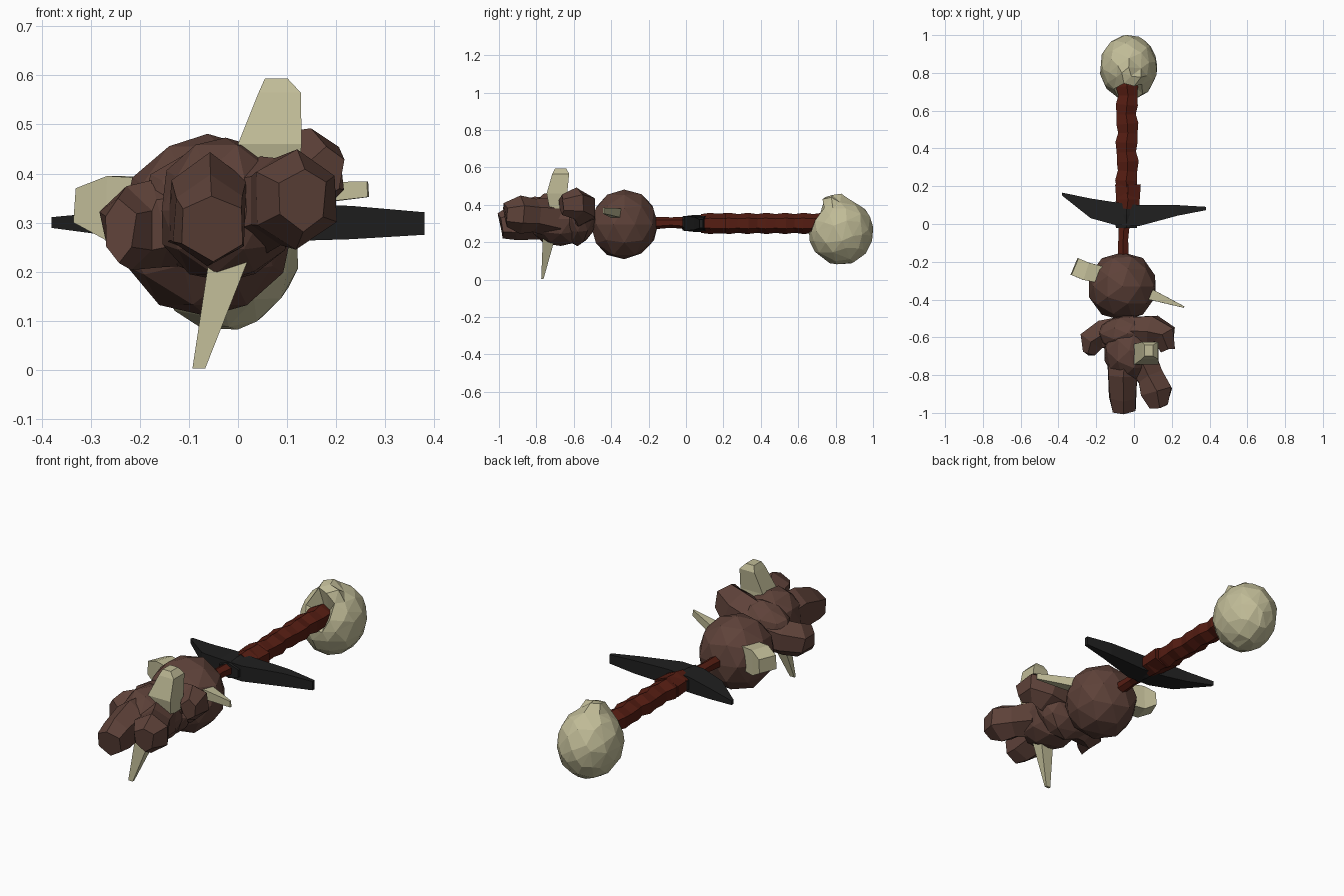
import bpy, bmesh, math, random
from mathutils import Vector

random.seed(4)


def material(name, rgb):
    m = bpy.data.materials.new(name)
    m.diffuse_color = (*rgb, 1)
    return m


ROCK = material("brown_rock", (0.112, 0.054, 0.041))
BONE = material("bone", (0.53, 0.50, 0.31))
WRAP = material("red_wrap", (0.09, 0.012, 0.006))
IRON = material("black_iron", (0.014, 0.014, 0.014))


def finish(name, bm, mat):
    bmesh.ops.recalc_face_normals(bm, faces=bm.faces)
    me = bpy.data.meshes.new(name)
    bm.to_mesh(me)
    bm.free()
    me.materials.append(mat)
    ob = bpy.data.objects.new(name, me)
    bpy.context.collection.objects.link(ob)
    return ob


def loft(name, sections, n, mat, axis=None, jitter=0.0):
    """Rings of n points along a path; a section is (x, y, z, half width, half height)."""
    bm = bmesh.new()
    pts = [Vector(s[:3]) for s in sections]
    ku = 1 / math.cos(math.pi / n)
    kw = ku if n == 4 else 1
    rings = []
    for i, (p, s) in enumerate(zip(pts, sections)):
        t = Vector(axis) if axis else pts[min(i + 1, len(pts) - 1)] - pts[max(i - 1, 0)]
        t.normalize()
        u = t.cross(Vector((0, 1, 0) if abs(t.z) > 0.7 else (0, 0, 1))).normalized()
        w = u.cross(t)
        ring = []
        for j in range(n):
            a = 2 * math.pi * (j + 0.5) / n
            off = Vector([random.uniform(-jitter, jitter) for _ in range(3)])
            ring.append(bm.verts.new(p + u * s[3] * ku * math.cos(a) + w * s[4] * kw * math.sin(a) + off))
        rings.append(ring)
    for r, q in zip(rings, rings[1:]):
        for j in range(n):
            bm.faces.new((r[j], r[(j + 1) % n], q[(j + 1) % n], q[j]))
    bm.faces.new(rings[0])
    bm.faces.new(rings[-1])
    return finish(name, bm, mat)


def boulder(name, centre, radii, mat, subdiv=2, jitter=0.05, shape=None):
    bm = bmesh.new()
    bmesh.ops.create_icosphere(bm, subdivisions=subdiv, radius=1)
    for v in bm.verts:
        d = v.co.normalized()
        f = random.uniform(1 - jitter, 1 + jitter) * (shape(d) if shape else 1)
        v.co = Vector([c + r * x * f for c, r, x in zip(centre, radii, d)])
    return finish(name, bm, mat)


# Handle: thin neck, then a lumpy wrapped grip
loft("handle_neck", [(-0.057, -0.2, 0.30, 0.03, 0.034), (-0.057, -0.08, 0.305, 0.026, 0.028),
                     (-0.05, 0.04, 0.30, 0.032, 0.034)], 6, WRAP)
grip = []
for i in range(15):
    bulge = 0.058 if i % 2 else 0.051
    grip.append((-0.037 + 0.005 * math.sin(i * 1.7), 0.08 + i * 0.05, 0.30, bulge, bulge - 0.001))
loft("handle_grip", grip, 6, WRAP)
loft("handle_collar", [(-0.032, 0.10, 0.30, 0.06, 0.05), (-0.032, 0.21, 0.30, 0.068, 0.055)], 6, WRAP)

# Crossguard: swept blades either side of a centre block
loft("crossguard", [(-0.38, 0.158, 0.30, 0.008, 0.011), (-0.23, 0.083, 0.297, 0.052, 0.028),
                    (-0.10, 0.055, 0.30, 0.06, 0.040), (0.03, 0.045, 0.30, 0.055, 0.040),
                    (0.23, 0.072, 0.30, 0.028, 0.034), (0.38, 0.082, 0.298, 0.009, 0.023)],
     4, IRON, axis=(1, 0, 0))
loft("guard_block", [(-0.04, -0.02, 0.30, 0.055, 0.038), (-0.04, 0.05, 0.30, 0.07, 0.046),
                     (-0.04, 0.13, 0.30, 0.055, 0.046)], 6, IRON)


# Bone pommel with a hollow where the handle enters and a raised brow
def pommel_shape(d):
    if d.angle(Vector((0, -0.90, 0.42))) < 0.42:
        return 0.55
    if d.angle(Vector((0.0, -0.40, 0.9))) < 0.42:
        return 1.2
    return 1.02


pommel = boulder("pommel", (-0.028, 0.83, 0.255), (0.15, 0.168, 0.172), BONE, 3, 0.015, pommel_shape)
pommel.modifiers.new("coarser", 'DECIMATE').ratio = 0.5

# Rock ball and the branching rock head in front of it
boulder("rock_ball", (-0.062, -0.33, 0.295), (0.184, 0.184, 0.188), ROCK, 2, 0.025)
boulder("rock_body", (-0.025, -0.67, 0.325), (0.14, 0.18, 0.152), ROCK, 2, 0.05)
boulder("rock_shoulders", (-0.035, -0.58, 0.325), (0.17, 0.10, 0.14), ROCK, 2, 0.05)
loft("rock_arm_left", [(-0.06, -0.58, 0.31, 0.09, 0.10), (-0.17, -0.585, 0.30, 0.075, 0.09),
                       (-0.225, -0.62, 0.285, 0.06, 0.09), (-0.245, -0.69, 0.285, 0.033, 0.06)],
     6, ROCK, jitter=0.008)
loft("rock_arm_right", [(0.0, -0.57, 0.36, 0.08, 0.09), (0.10, -0.565, 0.385, 0.075, 0.10),
                        (0.16, -0.59, 0.405, 0.065, 0.088), (0.18, -0.665, 0.40, 0.032, 0.055)],
     6, ROCK, jitter=0.008)
loft("rock_leg_left", [(-0.05, -0.68, 0.32, 0.09, 0.11), (-0.06, -0.80, 0.325, 0.076, 0.115),
                       (-0.06, -0.92, 0.305, 0.072, 0.10), (-0.055, -0.99, 0.29, 0.06, 0.07)],
     6, ROCK, jitter=0.006)
loft("rock_leg_right", [(0.03, -0.70, 0.33, 0.085, 0.11), (0.085, -0.81, 0.345, 0.068, 0.09),
                        (0.118, -0.89, 0.35, 0.084, 0.10), (0.13, -0.965, 0.345, 0.05, 0.065)],
     6, ROCK, jitter=0.006)

# Bone spikes
loft("spike_top", [(0.06, -0.68, 0.38, 0.06, 0.05), (0.065, -0.69, 0.46, 0.065, 0.055),
                   (0.085, -0.67, 0.565, 0.043, 0.045), (0.078, -0.67, 0.594, 0.023, 0.03)],
     4, BONE, axis=(0, 0, 1))
loft("spike_bottom", [(-0.015, -0.73, 0.24, 0.042, 0.035), (-0.08, -0.768, 0.002, 0.013, 0.006)],
     4, BONE, axis=(0, 0, 1))
loft("spike_left", [(-0.17, -0.27, 0.33, 0.045, 0.06), (-0.255, -0.25, 0.33, 0.048, 0.065),
                    (-0.315, -0.225, 0.335, 0.048, 0.035)], 4, BONE)
loft("spike_right", [(0.08, -0.37, 0.355, 0.03, 0.025), (0.265, -0.44, 0.368, 0.004, 0.016)], 4, BONE)
